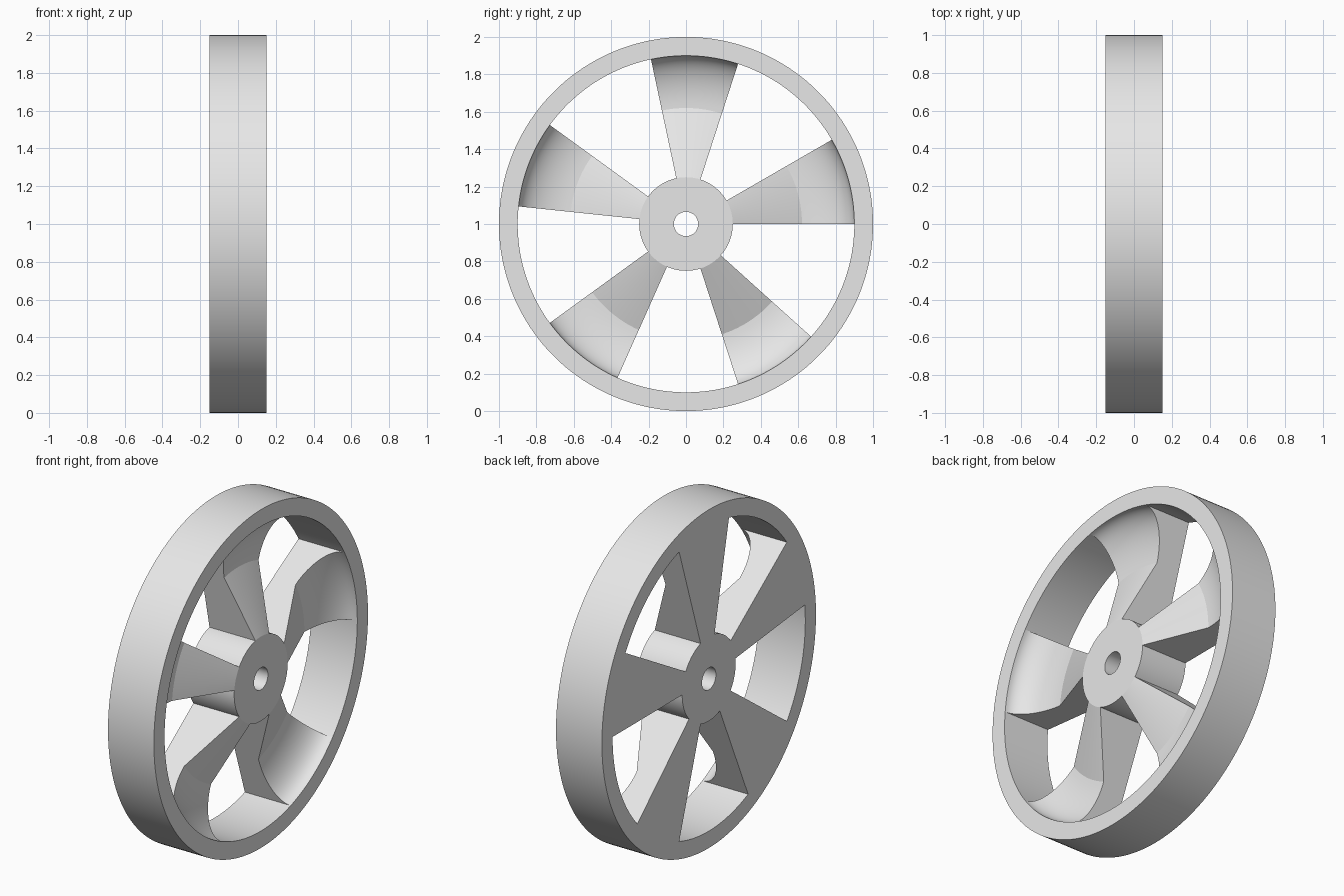
import bpy, bmesh, math

if "Cube" in bpy.data.objects:
    bpy.data.objects.remove(bpy.data.objects["Cube"])

SEG = 180                      # steps in a full turn
HALF = 0.15                    # half width of the wheel
R_BORE, R_HUB, R_DIP, R_RIM, R_OUT = 0.065, 0.25, 0.62, 0.90, 1.0

grey = bpy.data.materials.new("light grey")
grey.diffuse_color = (0.8, 0.8, 0.8, 1)
grey.use_nodes = True
grey.node_tree.nodes["Principled BSDF"].inputs["Base Color"].default_value = grey.diffuse_color


def revolve(name, profile, start=0, steps=SEG):
    """Turn a closed (radius, x) profile about the wheel axle."""
    bm = bmesh.new()
    full = steps == SEG
    rings = []
    for i in range(steps if full else steps + 1):
        a = 2 * math.pi * (start + i) / SEG
        rings.append([bm.verts.new((x, r * math.cos(a), 1 + r * math.sin(a)))
                      for r, x in profile])
    n = len(profile)
    for i in range(steps):
        a, b = rings[i], rings[(i + 1) % len(rings)]
        for j in range(n):
            k = (j + 1) % n
            bm.faces.new((a[j], a[k], b[k], b[j]))
    if not full:               # flat radial side walls
        bm.faces.new(rings[0])
        bm.faces.new(rings[-1])
    bmesh.ops.recalc_face_normals(bm, faces=bm.faces)
    mesh = bpy.data.meshes.new(name)
    bm.to_mesh(mesh)
    bm.free()
    mesh.materials.append(grey)
    ob = bpy.data.objects.new(name, mesh)
    bpy.context.collection.objects.link(ob)
    bpy.ops.object.select_all(action='DESELECT')
    ob.select_set(True)
    bpy.context.view_layer.objects.active = ob
    bpy.ops.object.shade_smooth_by_angle(angle=math.radians(15))
    return ob


def ring(r0, r1):
    return [(r0, -HALF), (r0, HALF), (r1, HALF), (r1, -HALF)]


# Rim and bored hub
revolve("rim", ring(R_RIM, R_OUT))
revolve("hub", ring(R_BORE, R_HUB))

# Spoke section: flat back, sloped front, then a hollow sweeping up to the rim
section = [(R_HUB, -HALF), (R_HUB, HALF)]
for i in range(17):
    t = math.pi / 2 * i / 16
    section.append((R_DIP + (R_RIM - R_DIP) * math.sin(t),
                    HALF * (1 - math.cos(t))))
section.append((R_RIM, -HALF))

# Five wedge spokes, each 30 degrees wide
for k in range(5):
    revolve(f"spoke_{k + 1}", section, start=k * SEG // 5, steps=SEG // 12)
